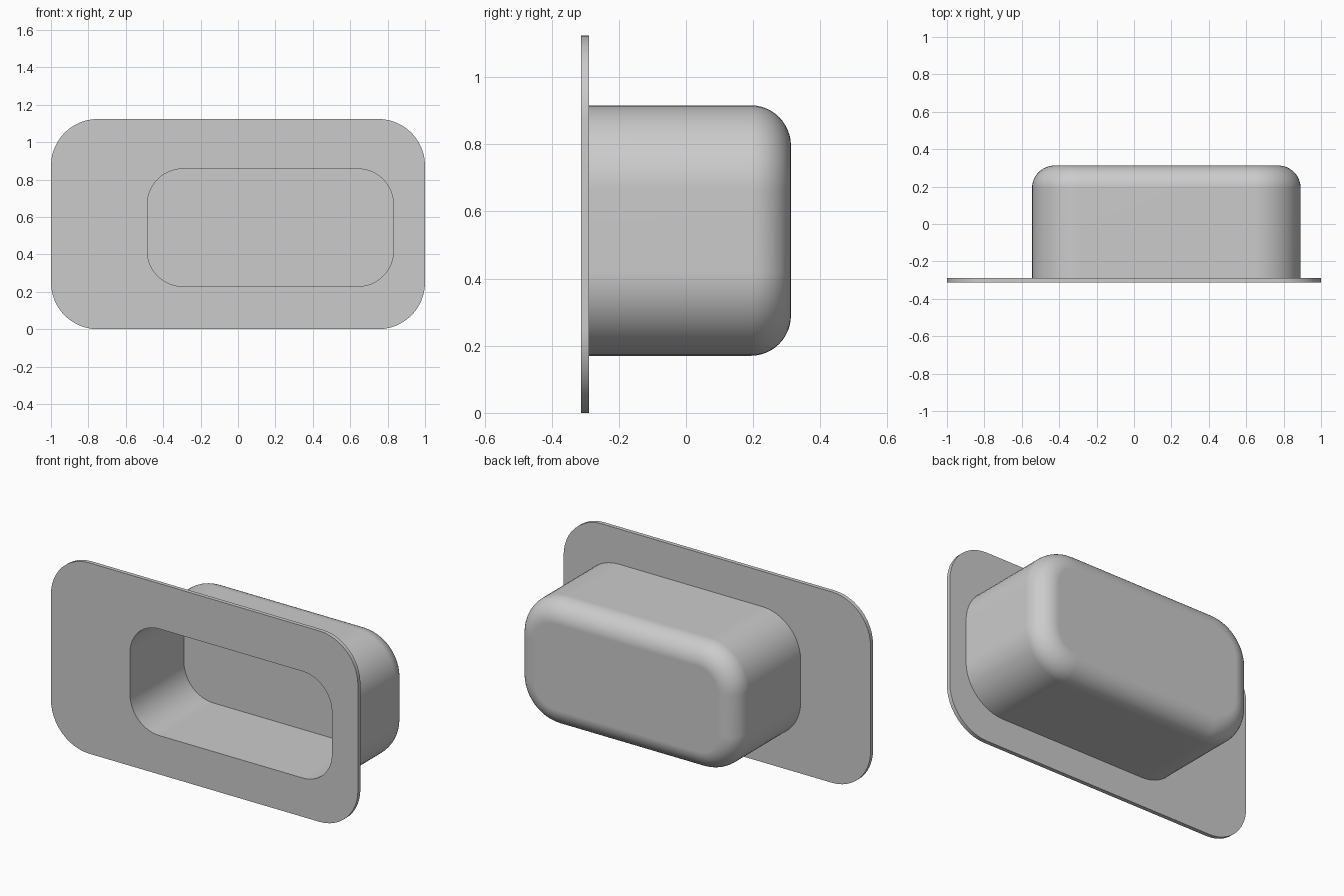
import bpy
import bmesh
import math

if "Cube" in bpy.data.objects:
    bpy.data.objects.remove(bpy.data.objects["Cube"], do_unlink=True)

# Overall sizes
HEIGHT = 1.124
FRONT, PLATE_BACK, BACK = -0.3125, -0.289, 0.3125
CAVITY_BACK = 0.19
FILLET = 0.12
STEPS = 12
CENTRE_Z = 0.543
CENTRE_X = 0.173

# Rounded rectangles: centre x, centre z, half width, half height, radius
PLATE = (0, HEIGHT / 2, 1, HEIGHT / 2, 0.25)
HOUSING = (CENTRE_X, CENTRE_Z, 0.718, 0.373, 0.25)
CAVITY = (CENTRE_X, CENTRE_Z, 0.658, 0.314, 0.19)


def add_loop(bm, shape, y, inset=0):
    """Rounded rectangle of vertices in the plane at depth y."""
    cx, cz, w, h, r = shape
    w, h, r = w - inset, h - inset, r - inset
    verts = []
    for corner, (sx, sz) in enumerate(((1, 1), (-1, 1), (-1, -1), (1, -1))):
        for i in range(STEPS + 1):
            a = (corner + i / STEPS) * math.pi / 2
            verts.append(bm.verts.new((cx + sx * (w - r) + r * math.cos(a), y,
                                       cz + sz * (h - r) + r * math.sin(a))))
    return verts


def bridge(bm, a, b):
    for i in range(len(a)):
        j = (i + 1) % len(a)
        bm.faces.new((a[i], a[j], b[j], b[i]))


bm = bmesh.new()
loops = []

# Filleted back of the housing
for i in range(STEPS + 1):
    a = i / STEPS * math.pi / 2
    loops.append(add_loop(bm, HOUSING, BACK - FILLET * (1 - math.cos(a)),
                          FILLET * (1 - math.sin(a))))

# Housing wall, plate rim, plate opening and recess
loops.append(add_loop(bm, HOUSING, PLATE_BACK))
loops.append(add_loop(bm, PLATE, PLATE_BACK))
loops.append(add_loop(bm, PLATE, FRONT))
loops.append(add_loop(bm, CAVITY, FRONT))
loops.append(add_loop(bm, CAVITY, CAVITY_BACK))

for first, second in zip(loops, loops[1:]):
    bridge(bm, first, second)
bm.faces.new(loops[0])
bm.faces.new(loops[-1])
bmesh.ops.recalc_face_normals(bm, faces=bm.faces)

mesh = bpy.data.meshes.new("recessed_housing_with_plate")
bm.to_mesh(mesh)
bm.free()
body = bpy.data.objects.new("recessed_housing_with_plate", mesh)
bpy.context.collection.objects.link(body)

# Single plain grey
grey = bpy.data.materials.new("light_grey")
grey.use_nodes = True
colour = (0.6, 0.6, 0.6, 1)
grey.diffuse_color = colour
grey.node_tree.nodes["Principled BSDF"].inputs["Base Color"].default_value = colour
mesh.materials.append(grey)

# Smooth fillets with crisp edges and flat faces
bpy.ops.object.select_all(action="DESELECT")
body.select_set(True)
bpy.context.view_layer.objects.active = body
bpy.ops.object.shade_smooth_by_angle(angle=math.radians(30))
weighted = body.modifiers.new("flat_face_normals", "WEIGHTED_NORMAL")
weighted.keep_sharp = True
